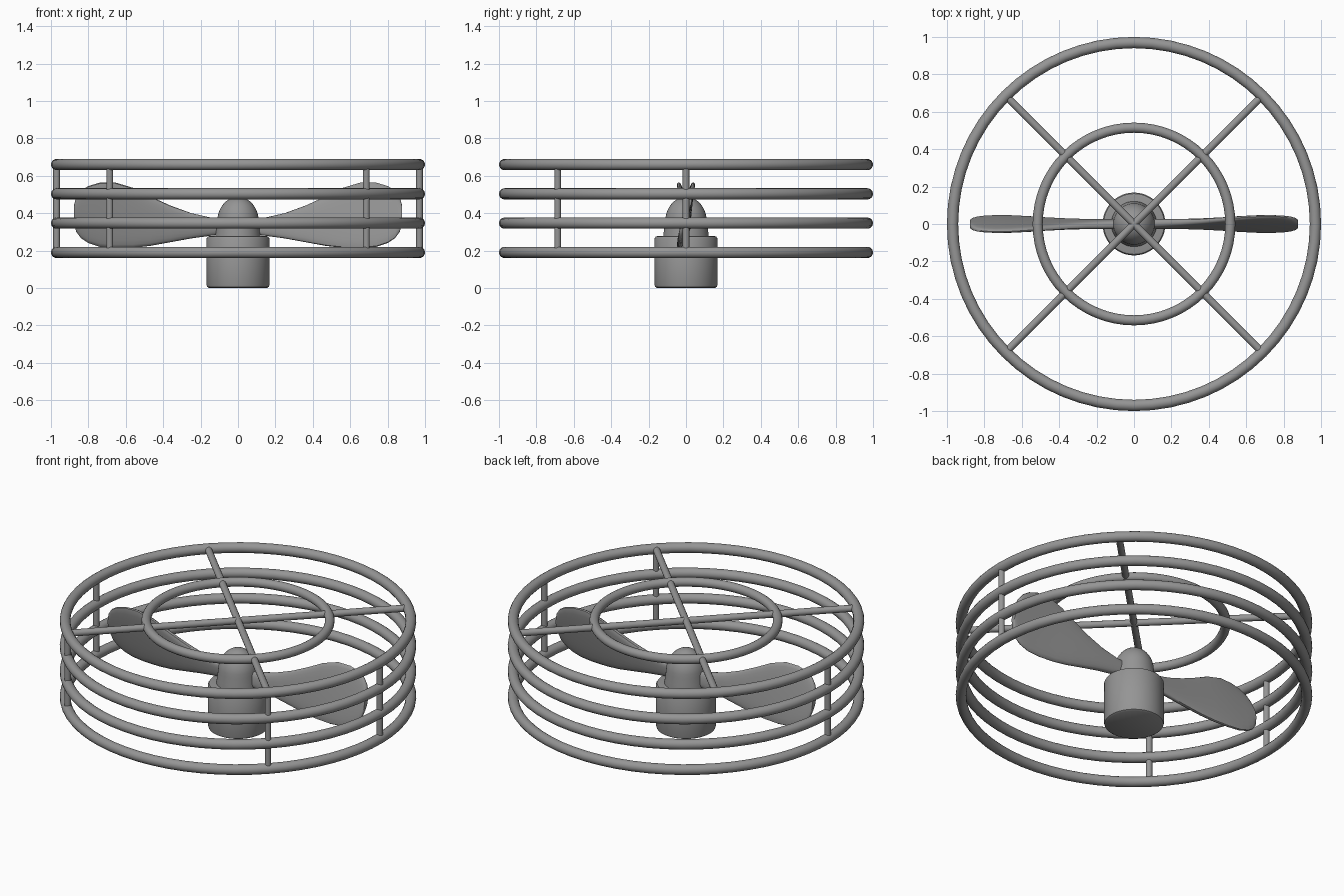
import bpy, bmesh, math
from mathutils import Vector

cube = bpy.data.objects.get("Cube")
if cube:
    bpy.data.objects.remove(cube, do_unlink=True)

metal = bpy.data.materials.new("grey_metal")
metal.use_nodes = True
grey = (0.3, 0.3, 0.3, 1)
metal.diffuse_color = grey
metal.node_tree.nodes["Principled BSDF"].inputs["Base Color"].default_value = grey


def finish(obj, name, angle=40):
    obj.name = name
    obj.data.materials.clear()
    obj.data.materials.append(metal)
    bpy.ops.object.select_all(action='DESELECT')
    obj.select_set(True)
    bpy.context.view_layer.objects.active = obj
    bpy.ops.object.shade_smooth_by_angle(angle=math.radians(angle))
    return obj


def mesh_object(bm, name, angle=40):
    bmesh.ops.recalc_face_normals(bm, faces=bm.faces[:])
    mesh = bpy.data.meshes.new(name)
    bm.to_mesh(mesh)
    bm.free()
    obj = bpy.data.objects.new(name, mesh)
    bpy.context.collection.objects.link(obj)
    return finish(obj, name, angle)


def ring(name, radius, tube, z):
    bpy.ops.mesh.primitive_torus_add(major_radius=radius, minor_radius=tube,
                                     major_segments=64, minor_segments=16,
                                     location=(0, 0, z))
    finish(bpy.context.object, name)


def rod(name, start, end, radius):
    a, b = Vector(start), Vector(end)
    bpy.ops.mesh.primitive_cylinder_add(vertices=16, radius=radius,
                                        depth=(b - a).length, location=(a + b) / 2)
    obj = bpy.context.object
    obj.rotation_euler = (b - a).to_track_quat('Z', 'Y').to_euler()
    finish(obj, name)


def lathe(name, profile, steps=48):
    bm = bmesh.new()
    verts = [bm.verts.new((r, 0, z)) for r, z in profile]
    edges = [bm.edges.new(pair) for pair in zip(verts, verts[1:])]
    bmesh.ops.spin(bm, geom=verts + edges, cent=(0, 0, 0), axis=(0, 0, 1),
                   angle=math.tau, steps=steps)
    bmesh.ops.remove_doubles(bm, verts=bm.verts[:], dist=0.0005)
    return mesh_object(bm, name, 35)


# Guard: four outer hoops, one inner hoop, crossing spokes and uprights
OUTER, TOP, BOTTOM = 0.97, 0.66, 0.19
for i in range(4):
    ring(f"guard_hoop_{i + 1}", OUTER, 0.03, BOTTOM + (TOP - BOTTOM) * i / 3)
ring("inner_hoop", 0.515, 0.027, TOP)

for i, degrees in enumerate((45, 135)):
    a = math.radians(degrees)
    tip = Vector((math.cos(a), math.sin(a), 0)) * OUTER
    up = Vector((0, 0, TOP))
    rod(f"cross_spoke_{i + 1}", up - tip, up + tip, 0.02)

for i, degrees in enumerate((180, 225, 315, 360)):
    a = math.radians(degrees)
    x, y = OUTER * math.cos(a), OUTER * math.sin(a)
    rod(f"upright_{i + 1}", (x, y, BOTTOM), (x, y, TOP), 0.018)

# Motor housing with softened rims, and the rounded nose above it
lathe("motor_housing", [(0, 0), (0.155, 0), (0.165, 0.006), (0.168, 0.015), (0.168, 0.265),
                        (0.162, 0.275), (0.15, 0.278), (0, 0.278)])
nose = [(0, 0.27), (0.122, 0.27), (0.118, 0.31)]
for i in range(9):
    t = math.pi / 2 * i / 8
    nose.append((0.112 * math.cos(t), 0.35 + 0.138 * math.sin(t)))
lathe("nose_cone", nose)

# Blade stations: distance out, lower edge, upper edge
STATIONS = [(0.05, 0.29, 0.37), (0.14, 0.28, 0.375), (0.25, 0.265, 0.4),
            (0.36, 0.245, 0.44), (0.47, 0.225, 0.49), (0.56, 0.215, 0.535),
            (0.66, 0.213, 0.565), (0.74, 0.22, 0.563), (0.8, 0.24, 0.545),
            (0.84, 0.267, 0.52), (0.865, 0.3, 0.485), (0.878, 0.35, 0.44)]


def blade(name, turn):
    bm = bmesh.new()
    loops = []
    for x, low, high in STATIONS:
        mid, half = (low + high) / 2, (high - low) / 2
        lean = math.radians(6 + 10 * x)
        thick = 0.026 - 0.012 * x
        loop = []
        for k in range(24):
            t = math.tau * k / 24
            c, s = math.cos(t), math.sin(t)
            # Squared-off oval section, leaning backward at its upper edge
            across = thick * math.copysign(abs(c) ** 0.6, c)
            along = half * math.copysign(abs(s) ** 0.8, s)
            loop.append(bm.verts.new((x * math.cos(turn) - (across + along * math.tan(lean)) * math.sin(turn),
                                      x * math.sin(turn) + (across + along * math.tan(lean)) * math.cos(turn),
                                      mid + along)))
        loops.append(loop)
    for a, b in zip(loops, loops[1:]):
        for k in range(24):
            n = (k + 1) % 24
            bm.faces.new((a[k], a[n], b[n], b[k]))
    bm.faces.new(loops[0])
    bm.faces.new(loops[-1])
    mesh_object(bm, name)


blade("left_blade", 0)
blade("right_blade", math.pi)
